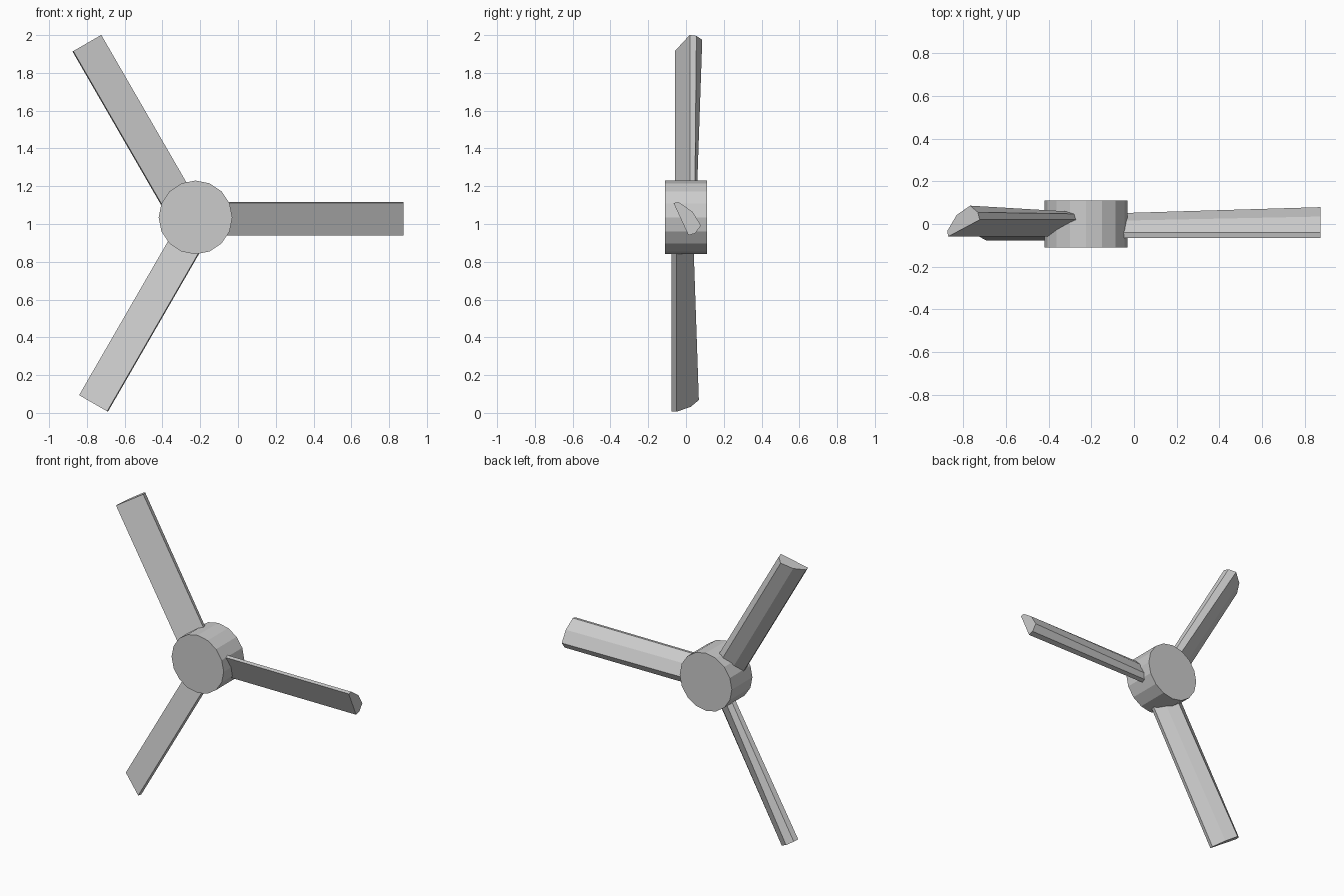
import bpy, bmesh
from math import radians, cos, sin, pi

if "Cube" in bpy.data.objects:
    bpy.data.objects.remove(bpy.data.objects["Cube"])

# Hub: 16-sided drum with its axis along y
bpy.ops.mesh.primitive_cylinder_add(vertices=16, radius=0.195, depth=0.22,
                                    location=(-0.225, 0, 1.035),
                                    rotation=(pi / 2, pi / 2, 0))
bpy.context.object.name = "hub"

# Blade sections as (depth y, offset across the blade); the back swells towards the tip
ROOT = [(-0.066, 0.083), (-0.04, 0.088), (0.015, 0.035),
        (0.05, -0.042), (0.04, -0.08), (0.013, -0.088)]
TIP = [(-0.066, 0.083), (-0.04, 0.088), (0.035, 0.037),
       (0.079, -0.036), (0.048, -0.078), (0.013, -0.088)]


def blade(name, tip_x, tip_z, angle, y_shift, length=0.97):
    c, s = cos(radians(angle)), sin(radians(angle))
    bm = bmesh.new()
    rings = []
    for section, back in ((ROOT, length), (TIP, 0)):
        rings.append([bm.verts.new((tip_x - c * back - s * w, y + y_shift,
                                    tip_z - s * back + c * w))
                      for y, w in section])
    root, tip = rings
    n = len(root)
    for i in range(n):
        j = (i + 1) % n
        bm.faces.new((root[i], root[j], tip[j], tip[i]))
    bm.faces.new(root)
    bm.faces.new(tip)
    bmesh.ops.recalc_face_normals(bm, faces=bm.faces)
    mesh = bpy.data.meshes.new(name)
    bm.to_mesh(mesh)
    bm.free()
    bpy.context.collection.objects.link(bpy.data.objects.new(name, mesh))


# Three blades, 120 degrees apart
blade("blade_right", 0.875, 1.028, 0, 0)
blade("blade_upper_left", -0.80, 1.957, 120, 0.007)
blade("blade_lower_left", -0.765, 0.05, 240, -0.011)
